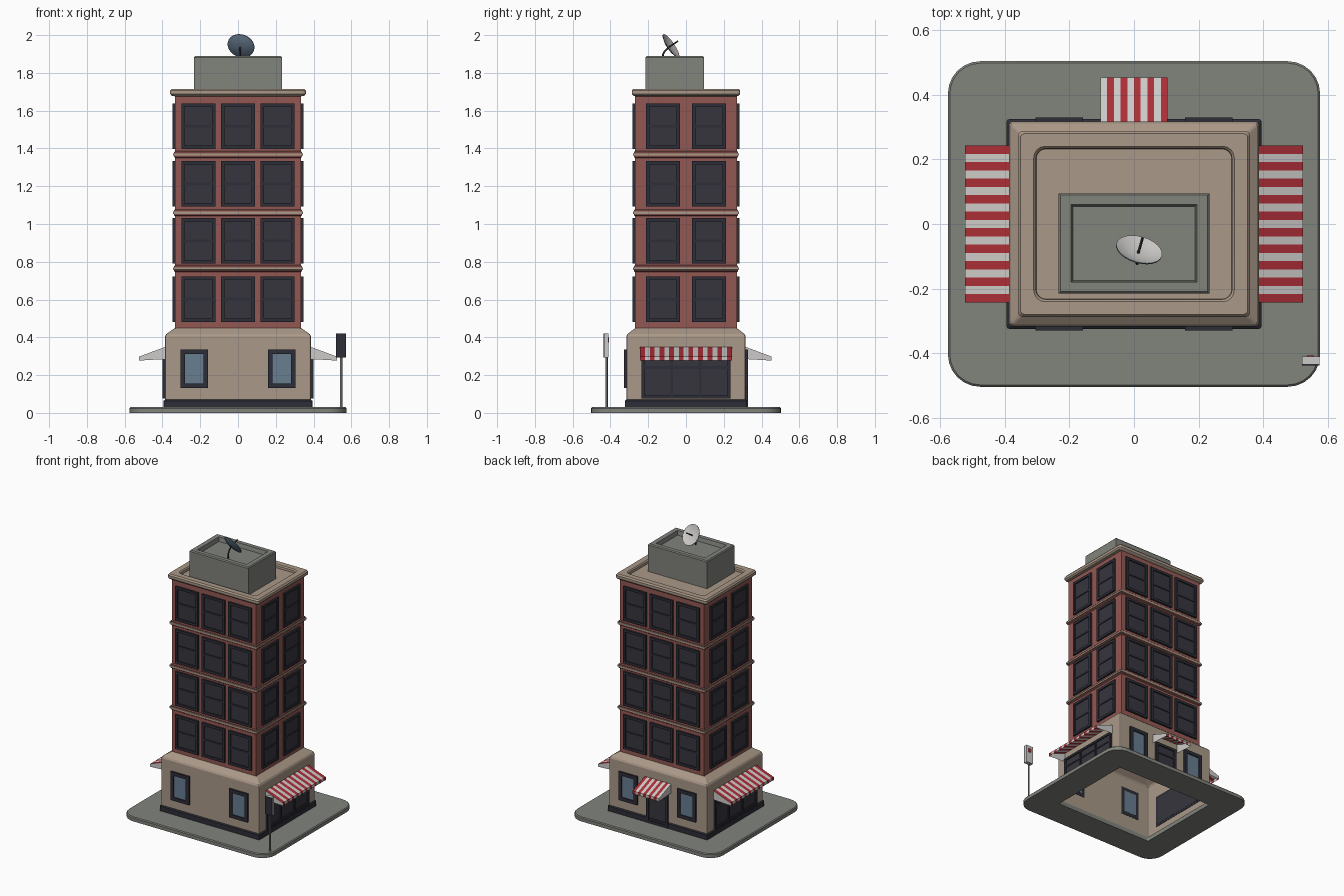
import bpy, bmesh, math
from mathutils import Matrix, Vector

if "Cube" in bpy.data.objects:
    bpy.data.objects.remove(bpy.data.objects["Cube"])


def material(name, *rgb):
    m = bpy.data.materials.new(name)
    m.diffuse_color = (*rgb, 1)
    m.use_nodes = True
    m.node_tree.nodes["Principled BSDF"].inputs["Base Color"].default_value = m.diffuse_color
    return m


BEIGE = material("beige stone", 0.40, 0.315, 0.245)
BRICK = material("red brick", 0.29, 0.098, 0.085)
GREY = material("grey concrete", 0.22, 0.228, 0.203)
RED = material("awning red", 0.41, 0.027, 0.038)
WHITE = material("off white", 0.61, 0.597, 0.578)
DARK = material("dark frame", 0.026, 0.027, 0.038)
PANE = material("dark pane", 0.038, 0.036, 0.048)
BLUE = material("blue glass", 0.14, 0.205, 0.28)


def finish(name, bm, mats, recalc=True):
    if recalc:
        bmesh.ops.recalc_face_normals(bm, faces=bm.faces)
    me = bpy.data.meshes.new(name)
    bm.to_mesh(me)
    bm.free()
    for m in mats:
        me.materials.append(m)
    ob = bpy.data.objects.new(name, me)
    bpy.context.collection.objects.link(ob)
    return ob


def rounded_rect(hx, hy, r, segs):
    pts = []
    for k, (sx, sy) in enumerate([(1, 1), (-1, 1), (-1, -1), (1, -1)]):
        if segs == 0:
            pts.append((sx * hx, sy * hy))
            continue
        for i in range(segs + 1):
            a = math.pi / 2 * (k + i / segs)
            pts.append((sx * (hx - r) + r * math.cos(a), sy * (hy - r) + r * math.sin(a)))
    return pts


def loft(name, mat, rings, segs=0, cy=0, cap=False, closed=False):
    """Skin a stack of rounded rectangles (half x, half y, z, corner radius)."""
    bm = bmesh.new()
    loops = [[bm.verts.new((x, y + cy, z)) for x, y in rounded_rect(hx, hy, r, segs)]
             for hx, hy, z, r in rings]
    pairs = list(zip(loops, loops[1:]))
    if closed:
        pairs.append((loops[-1], loops[0]))
    for a, b in pairs:
        n = len(a)
        for i in range(n):
            j = (i + 1) % n
            bm.faces.new((a[i], a[j], b[j], b[i]))
    if cap:
        bm.faces.new(loops[-1])
    return finish(name, bm, [mat])


def box(bm, M, x, y, z, mi=0):
    c = Vector(((x[0] + x[1]) / 2, (y[0] + y[1]) / 2, (z[0] + z[1]) / 2))
    S = Matrix.Diagonal((x[1] - x[0], y[1] - y[0], z[1] - z[0], 1))
    geo = bmesh.ops.create_cube(bm, size=1, matrix=M @ Matrix.Translation(c) @ S)
    for f in {f for v in geo["verts"] for f in v.link_faces}:
        f.material_index = mi


def side(quarter, dist):
    """Wall frame: x runs along the wall, -y points out of it."""
    return Matrix.Rotation(quarter * math.pi / 2, 4, 'Z') @ Matrix.Translation((0, -dist, 0))


def window(bm, M, u, z, fw=0.022, bars_u=(), bars_z=(), mid=0.014, depth=0.013):
    """Raised frame with glazing bars (material 0) and a pane (material 1)."""
    y = (-depth, 0.002)
    for a in (u[0], u[1] - fw):
        box(bm, M, (a, a + fw), y, z)
    inner = (u[0] + fw, u[1] - fw)
    for a in (z[0], z[1] - fw):
        box(bm, M, inner, y, (a, a + fw))
    for b in bars_u:
        box(bm, M, (b - mid / 2, b + mid / 2), (-depth + 0.002, 0.002), (z[0] + fw, z[1] - fw))
    for b in bars_z:
        box(bm, M, inner, (-depth + 0.003, 0.002), (b - mid / 2, b + mid / 2))
    box(bm, M, inner, (-0.005, 0.003), (z[0] + fw, z[1] - fw), 1)


# Pavement ring, open under the building
loft("pavement", GREY, [(0.575, 0.503, 0, 0.1), (0.575, 0.503, 0.024, 0.1), (0.569, 0.497, 0.03, 0.094),
                        (0.38, 0.31, 0.03, 0.01), (0.38, 0.31, 0, 0.01)], segs=6, closed=True)

# Ground floor with sloped shoulder, and skirting
loft("ground_floor", BEIGE, [(0.386, 0.316, 0.02, 0.008), (0.386, 0.316, 0.405, 0.008),
                             (0.38, 0.31, 0.417, 0.008), (0.333, 0.268, 0.45, 0.008)], segs=2)
loft("skirting", DARK, [(0.394, 0.324, 0.028, 0.008), (0.394, 0.324, 0.064, 0.008),
                        (0.386, 0.316, 0.07, 0.008)], segs=2)

# Brick tower and floor bands
loft("brick_tower", BRICK, [(0.333, 0.27, 0.445, 0), (0.333, 0.27, 1.685, 0)])
for i, z in enumerate((0.764, 1.06, 1.368)):
    loft(f"band_lip_{i}", BRICK, [(0.333, 0.27, z - 0.018, 0), (0.339, 0.276, z - 0.013, 0),
                                  (0.339, 0.276, z + 0.013, 0), (0.333, 0.27, z + 0.018, 0)])
    loft(f"floor_band_{i}", BEIGE, [(0.333, 0.27, z - 0.007, 0), (0.345, 0.28, z - 0.006, 0),
                                    (0.345, 0.28, z + 0.006, 0), (0.333, 0.27, z + 0.007, 0)])

# Cornice and sunken roof
loft("cornice_roof", BEIGE, [(0.333, 0.27, 1.676, 0.004), (0.351, 0.279, 1.679, 0.01),
                             (0.359, 0.287, 1.688, 0.015), (0.359, 0.287, 1.706, 0.015),
                             (0.351, 0.279, 1.716, 0.012), (0.31, 0.24, 1.716, 0.035),
                             (0.303, 0.233, 1.708, 0.03), (0.302, 0.232, 1.692, 0.03)], segs=4, cap=True)

# Rooftop block with a sunken top
loft("roof_block", GREY, [(0.233, 0.155, 1.69, 0), (0.233, 0.155, 1.882, 0), (0.227, 0.149, 1.889, 0),
                          (0.194, 0.12, 1.889, 0), (0.188, 0.114, 1.86, 0)], cy=-0.06, cap=True)

# Upper windows on all four sides
bm = bmesh.new()
for q in range(4):
    M = side(q, 0.333 if q % 2 else 0.27)
    for u in ((-0.121, 0.121) if q % 2 else (-0.21, 0, 0.21)):
        for z in (0.602, 0.911, 1.213, 1.518):
            window(bm, M, (u - 0.09, u + 0.09), (z - 0.121, z + 0.121), fw=0.018, bars_z=(z,))
finish("upper_windows", bm, [DARK, PANE])

# Small blue windows, front and back
bm = bmesh.new()
for q in (0, 2):
    for u in (-0.231, 0.231):
        window(bm, side(q, 0.316), (u - 0.073, u + 0.073), (0.132, 0.335), fw=0.024)
finish("ground_windows", bm, [DARK, BLUE])

# Shop fronts left and right, door at the back
bm = bmesh.new()
for q in (1, 3):
    window(bm, side(q, 0.386), (-0.235, 0.235), (0.075, 0.3), fw=0.016,
           bars_u=(-0.076, 0.076), bars_z=(0.24,))
finish("shop_fronts", bm, [DARK, PANE])
bm = bmesh.new()
window(bm, side(2, 0.316), (-0.085, 0.085), (0.032, 0.3), fw=0.018, bars_z=(0.23,))
finish("back_door", bm, [DARK, PANE])


# Striped awnings with valance and white cheeks
def awning(name, q, dist, width, count):
    bm = bmesh.new()
    M = side(q, dist)
    prof = [(0, 0.349), (-0.137, 0.298), (-0.137, 0.277)]
    cols = [[bm.verts.new(M @ Vector((-width / 2 + width * i / count, y, z))) for y, z in prof]
            for i in range(count + 1)]
    for i in range(count):
        a, b = cols[i], cols[i + 1]
        for k in range(2):
            bm.faces.new((a[k], a[k + 1], b[k + 1], b[k])).material_index = i % 2
    for c, flip in ((cols[0], False), (cols[-1], True)):
        w = bm.verts.new(M @ Vector((width / 2 if flip else -width / 2, 0, 0.285)))
        loop = [c[0], w, c[2], c[1]]
        bm.faces.new(loop[::-1] if flip else loop).material_index = 1
    finish(name, bm, [RED, WHITE], recalc=False)


awning("right_awning", 1, 0.386, 0.485, 19)
awning("left_awning", 3, 0.386, 0.485, 19)
awning("back_awning", 2, 0.316, 0.208, 10)


def rod(name, mat, points, r):
    cu = bpy.data.curves.new(name, 'CURVE')
    cu.dimensions = '3D'
    cu.bevel_depth = r
    cu.bevel_resolution = 2
    cu.use_fill_caps = True
    sp = cu.splines.new('POLY')
    sp.points.add(len(points) - 1)
    for p, co in zip(sp.points, points):
        p.co = (*co, 1)
    cu.materials.append(mat)
    bpy.context.collection.objects.link(bpy.data.objects.new(name, cu))


# Satellite dish: white bowl facing back and up, blue behind
n = Vector((0.235, 0.805, 0.545)).normalized()
centre = Vector((0.015, -0.083, 1.941))
D = Matrix.Translation(centre) @ n.to_track_quat('Z', 'Y').to_matrix().to_4x4()
bm = bmesh.new()
N, R = 24, 0.073
profile = [(t, 0.016 * t * t - 0.014, 0) for t in (0.35, 0.7, 1)] + \
          [(t, 0.016 * t * t - 0.010, 1) for t in (1, 0.7, 0.35)]
rings = [[bm.verts.new(D @ Vector((R * t * math.cos(2 * math.pi * i / N),
                                   R * t * math.sin(2 * math.pi * i / N), h))) for i in range(N)]
         for t, h, _ in profile]
for k in range(5):
    for i in range(N):
        j = (i + 1) % N
        f = bm.faces.new((rings[k][i], rings[k][j], rings[k + 1][j], rings[k + 1][i]))
        f.material_index = profile[k][2]
bm.faces.new(rings[0])
bm.faces.new(rings[-1]).material_index = 1
finish("satellite_dish", bm, [BLUE, WHITE])
rod("dish_feed", DARK, [centre - n * 0.012, centre + n * 0.05], 0.004)
rod("dish_mount", DARK, [(0.01, -0.122, 1.855), (0.01, -0.122, 1.895), (0.01, -0.115, 1.912),
                         centre - n * 0.012], 0.005)

# Crossing signal on a post: dark front, red lamp at the back
rod("signal_post", GREY, [(0.546, -0.42, 0.028), (0.546, -0.42, 0.3)], 0.006)
bm = bmesh.new()
I = Matrix.Identity(4)
box(bm, I, (0.519, 0.573), (-0.432, -0.41), (0.293, 0.42), 0)
box(bm, I, (0.519, 0.573), (-0.437, -0.432), (0.293, 0.42), 1)
box(bm, I, (0.535, 0.557), (-0.411, -0.407), (0.372, 0.4), 2)
finish("signal_box", bm, [WHITE, DARK, RED])

# Smooth only the curved meshes
for name in ("satellite_dish", "cornice_roof", "pavement"):
    ob = bpy.data.objects[name]
    bpy.ops.object.select_all(action='DESELECT')
    ob.select_set(True)
    bpy.context.view_layer.objects.active = ob
    bpy.ops.object.shade_smooth_by_angle(angle=math.radians(35))
